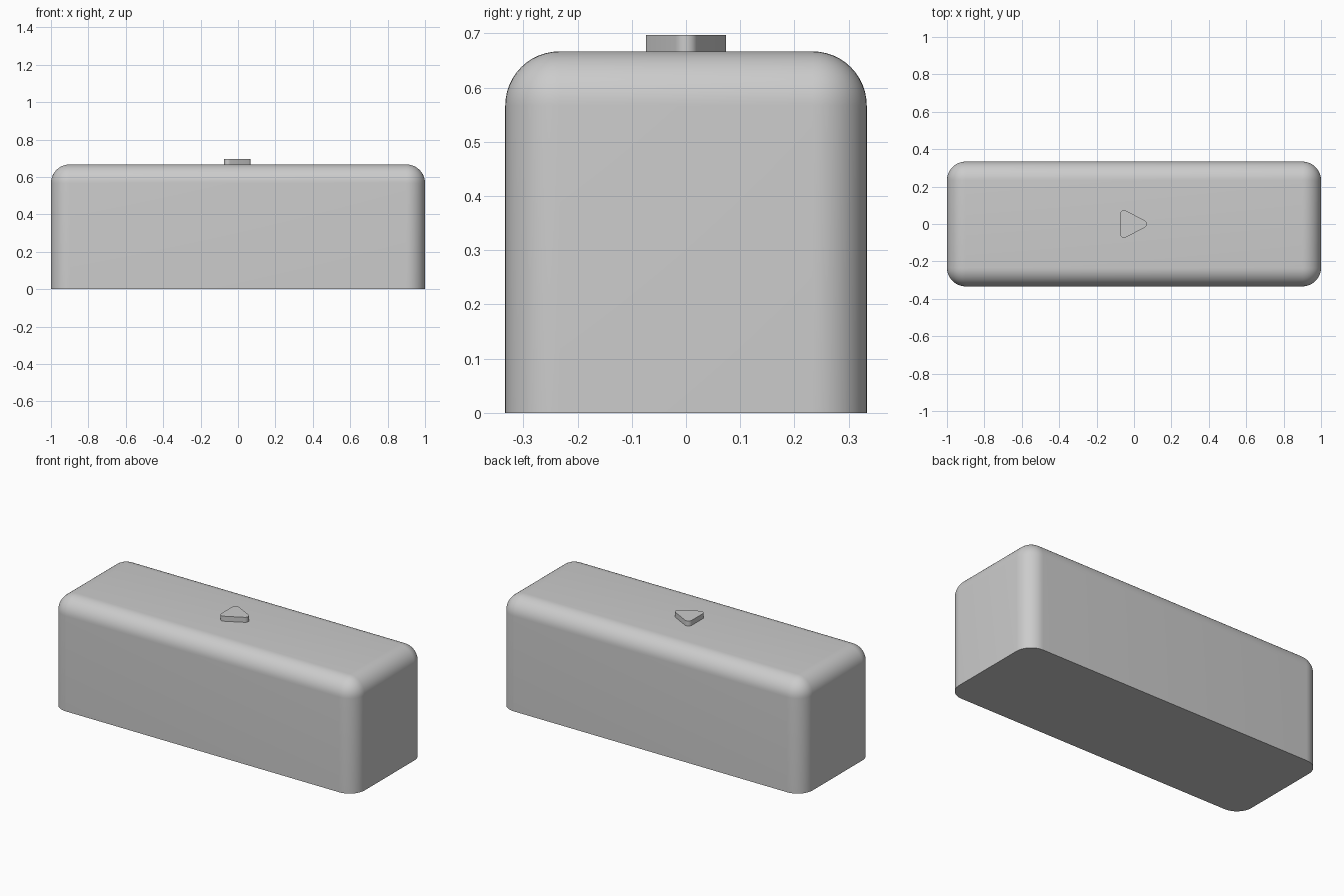
import bpy, bmesh, math

if "Cube" in bpy.data.objects:
    bpy.data.objects.remove(bpy.data.objects["Cube"])

LENGTH, WIDTH, HEIGHT, RADIUS = 2.0, 0.667, 0.667, 0.1


def add_object(name, bm):
    bmesh.ops.recalc_face_normals(bm, faces=bm.faces)
    mesh = bpy.data.meshes.new(name)
    bm.to_mesh(mesh)
    bm.free()
    obj = bpy.data.objects.new(name, mesh)
    bpy.context.collection.objects.link(obj)
    bpy.ops.object.select_all(action='DESELECT')
    obj.select_set(True)
    bpy.context.view_layer.objects.active = obj
    bpy.ops.object.shade_smooth_by_angle(angle=math.radians(35))
    return obj


# Body: block with rounded sides and top, flat sharp-edged base
bm = bmesh.new()
bmesh.ops.create_cube(bm, size=1)
for v in bm.verts:
    v.co = (v.co.x * LENGTH, v.co.y * WIDTH, (v.co.z + 0.5) * HEIGHT)
rounded = [e for e in bm.edges if max(v.co.z for v in e.verts) > 0.1]
bmesh.ops.bevel(bm, geom=rounded, offset=RADIUS, offset_type='OFFSET',
                segments=12, profile=0.5, affect='EDGES')
add_object("body", bm)

# Button: rounded triangle pointing to +x, raised above the top
bm = bmesh.new()
corners = [((0.046, 0), 0), ((-0.053, 0.052), 120), ((-0.053, -0.052), 240)]
radius, steps = 0.022, 10
outline = []
for (cx, cy), middle in corners:
    for i in range(steps + 1):
        a = math.radians(middle - 60 + 120 * i / steps)
        outline.append(bm.verts.new((cx + radius * math.cos(a),
                                     cy + radius * math.sin(a), HEIGHT - 0.01)))
base = bm.faces.new(outline)
side = bmesh.ops.extrude_face_region(bm, geom=[base], use_keep_orig=True)
top = [g for g in side["geom"] if isinstance(g, bmesh.types.BMVert)]
bmesh.ops.translate(bm, verts=top, vec=(0, 0, 0.04))
add_object("button", bm)
